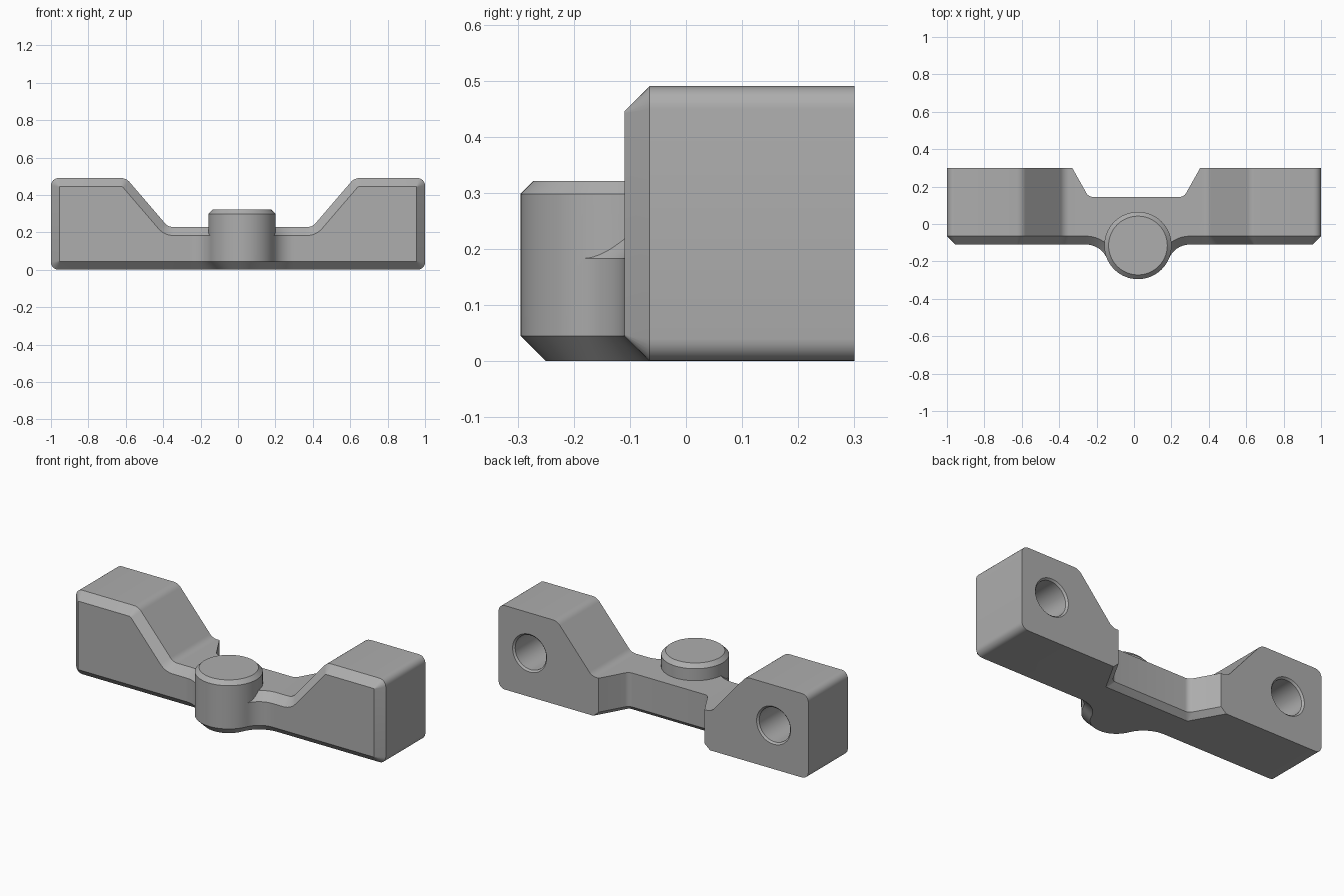
import bpy, bmesh, math
from mathutils import Vector

if "Cube" in bpy.data.objects:
    bpy.data.objects.remove(bpy.data.objects["Cube"])

grey = bpy.data.materials.new("plain grey")
grey.use_nodes = True
COLOUR = (0.42, 0.42, 0.42, 1)
grey.diffuse_color = COLOUR
grey.node_tree.nodes["Principled BSDF"].inputs["Base Color"].default_value = COLOUR

MID = 0.012          # centre line of the slopes, recess and sockets
BOSS = Vector((0.021, -0.115))
BOSS_R = 0.18
CHAMFER = 0.045
FRONT, BACK = -0.11, 0.3
DECK = 0.228         # height of the low middle part


def loft(name, rings):
    """Closed solid through rings of equal point count."""
    bm = bmesh.new()
    loops = [[bm.verts.new(p) for p in ring] for ring in rings]
    n = len(loops[0])
    for a, b in zip(loops, loops[1:]):
        for i in range(n):
            j = (i + 1) % n
            bm.faces.new((a[i], a[j], b[j], b[i]))
    bm.faces.new(loops[0])
    bm.faces.new(loops[-1])
    bmesh.ops.recalc_face_normals(bm, faces=bm.faces)
    mesh = bpy.data.meshes.new(name)
    bm.to_mesh(mesh)
    bm.free()
    mesh.materials.append(grey)
    obj = bpy.data.objects.new(name, mesh)
    bpy.context.collection.objects.link(obj)
    return obj


def outline(corners, inset=0.0, steps=6):
    """Counter-clockwise (x, y, radius) corners, inset and then rounded."""
    n = len(corners)
    pts = [Vector(c[:2]) for c in corners]
    result = []
    for i in range(n):
        p = pts[i]
        u = (p - pts[i - 1]).normalized()
        v = (pts[(i + 1) % n] - p).normalized()
        nu, nv = Vector((-u.y, u.x)), Vector((-v.y, v.x))
        turn = u.x * v.y - u.y * v.x
        q = p + (nu + nv) * (inset / (1 + nu.dot(nv)))
        r = max(corners[i][2] - math.copysign(inset, turn), 0.003)
        cut = r * math.tan(math.acos(max(-1, min(1, u.dot(v)))) / 2)
        side = math.copysign(1, turn)
        centre = q - u * cut + nu * (r * side)
        sweep = math.acos(max(-1, min(1, u.dot(v)))) * side
        start = -nu * (r * side)
        for k in range(steps + 1):
            a = sweep * k / steps
            c, s = math.cos(a), math.sin(a)
            result.append(centre + Vector((start.x * c - start.y * s,
                                           start.x * s + start.y * c)))
    return result


def arc(centre, radius, a0, a1, steps):
    return [centre + radius * Vector((math.cos(a0 + (a1 - a0) * k / steps),
                                      math.sin(a0 + (a1 - a0) * k / steps)))
            for k in range(steps + 1)]


def turned(name, centre, rings, upright=True, steps=64):
    """Round solid from (height, radius) rings along z, or along y."""
    def place(p, h):
        return (p.x, p.y, h) if upright else (p.x, h, p.y)
    return loft(name, [[place(p, h) for p in arc(centre, r, 0, math.tau, steps)[:-1]]
                       for h, r in rings])


def combine(target, tool, operation):
    tool.hide_render = True
    mod = target.modifiers.new(tool.name, "BOOLEAN")
    mod.object, mod.operation, mod.solver = tool, operation, "EXACT"
    deps = bpy.context.evaluated_depsgraph_get()
    mesh = bpy.data.meshes.new_from_object(target.evaluated_get(deps))
    target.modifiers.clear()
    target.data = mesh
    bpy.data.objects.remove(tool)


# Main bar: front profile with two raised blocks, chamfered at the front
bar_corners = [(-1, 0, 0.04), (1, 0, 0.04), (1, 0.49, 0.04),
               (MID + 0.61, 0.49, 0.06), (MID + 0.385, DECK, 0.06),
               (MID - 0.385, DECK, 0.06), (MID - 0.61, 0.49, 0.06), (-1, 0.49, 0.04)]
bar = loft("mounting_bracket",
           [[(p.x, y, p.y) for p in outline(bar_corners, d)]
            for y, d in ((BACK, 0), (FRONT + CHAMFER, 0), (FRONT, CHAMFER))])

# Flared web blending the bar into the round boss
FLARE_R = 0.12
rise = FRONT - FLARE_R - BOSS.y
reach = math.sqrt((BOSS_R + FLARE_R) ** 2 - rise ** 2)
lean = math.atan2(rise, -reach)          # direction from boss to left flare centre


def web_plan(inset):
    left = BOSS + Vector((-reach, rise))
    right = BOSS + Vector((reach, rise))
    touch = math.atan2(-rise, reach)
    r = FLARE_R + inset
    pts = arc(left, r, math.pi / 2, touch, 14)
    pts += arc(BOSS, BOSS_R - 0.0004 - inset, lean + math.tau, math.tau - touch, 40)[1:-1]
    pts += arc(right, r, math.pi - touch, math.pi / 2, 14)
    return pts + [Vector((right.x, 0.02)), Vector((left.x, 0.02))]


web = loft("web", [[(p.x, p.y, z) for p in web_plan(d)]
                   for z, d in ((0, CHAMFER), (CHAMFER, 0),
                                (DECK - CHAMFER, 0), (DECK, CHAMFER))])
combine(bar, web, "UNION")

# Upright boss with a chamfered rim
boss = turned("boss", BOSS, [(0.08, BOSS_R), (0.298, BOSS_R), (0.321, BOSS_R - 0.023)])
combine(bar, boss, "UNION")

# Recess in the back, with a chamfer along its lower edge
recess_corners = [(MID - 0.255, 0.145, 0.04), (MID + 0.255, 0.145, 0.04),
                  (MID + 0.4, 0.403, 0.01), (MID - 0.4, 0.403, 0.01)]
recess = loft("recess", [[(p.x, p.y, z) for p in outline(recess_corners, d)]
                         for z, d in ((-0.01, -0.04), (0.03, 0), (0.6, 0))])
combine(bar, recess, "DIFFERENCE")

# Blind bore in the boss and blind sockets in the back of each block
combine(bar, turned("bore", BOSS, [(0.07, 0.1), (0.4, 0.1)]), "DIFFERENCE")
for side in (-1, 1):
    socket = turned("socket", Vector((MID + side * 0.788, 0.255)),
                    [(0.0, 0.1), (BACK - 0.01, 0.1), (BACK, 0.11), (BACK + 0.1, 0.11)], False)
    combine(bar, socket, "DIFFERENCE")

# Smooth curved faces, keep edges sharp
for o in bpy.context.selected_objects:
    o.select_set(False)
bar.select_set(True)
bpy.context.view_layer.objects.active = bar
bpy.ops.object.shade_smooth_by_angle(angle=math.radians(25))
